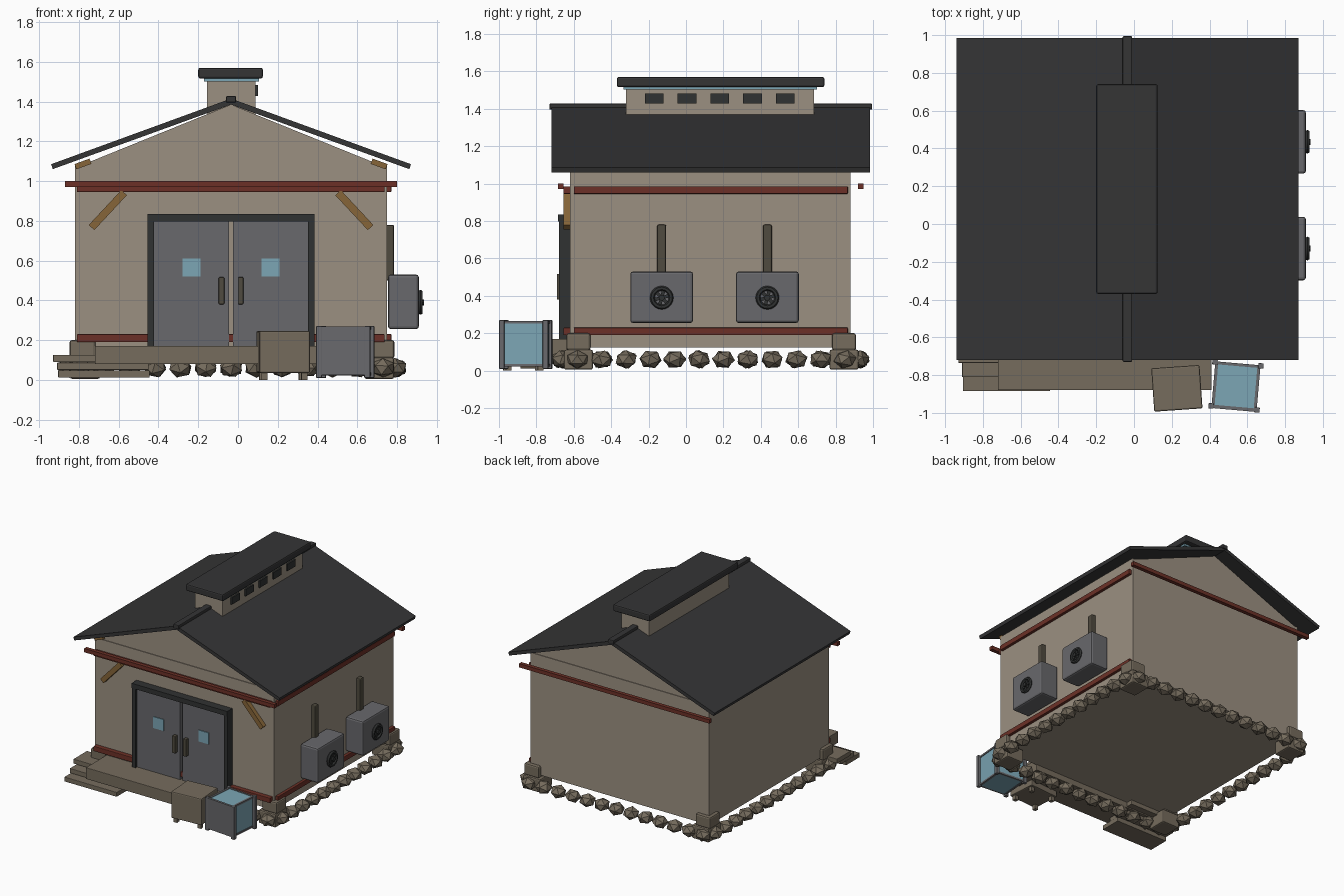
import bpy, bmesh, math, random
from mathutils import Vector, Matrix

if "Cube" in bpy.data.objects:
    bpy.data.objects.remove(bpy.data.objects["Cube"])
random.seed(4)
CX, CY = -0.035, 0.13          # building centre


def mat(name, r, g, b):
    m = bpy.data.materials.new(name)
    m.diffuse_color = (r, g, b, 1)
    m.use_nodes = True
    m.node_tree.nodes["Principled BSDF"].inputs["Base Color"].default_value = m.diffuse_color
    return m


WALL = mat("plaster", 0.33, 0.28, 0.22)
ROOF = mat("slate", 0.035, 0.035, 0.036)
RED = mat("red_trim", 0.15, 0.03, 0.02)
STEEL = mat("steel", 0.14, 0.14, 0.15)
DARK = mat("dark_frame", 0.03, 0.032, 0.032)
GLASS = mat("blue_glass", 0.2, 0.38, 0.46)
WOOD = mat("orange_wood", 0.24, 0.13, 0.04)
STONE = mat("stone", 0.18, 0.15, 0.11)
BRONZE = mat("bronze", 0.08, 0.07, 0.05)


def finish(name, bm, m):
    bmesh.ops.recalc_face_normals(bm, faces=bm.faces)
    me = bpy.data.meshes.new(name)
    bm.to_mesh(me)
    bm.free()
    ob = bpy.data.objects.new(name, me)
    bpy.context.collection.objects.link(ob)
    me.materials.append(m)
    return ob


def box(name, m, x, y, z, bevel=0.0, turn=None):
    """Box from (min, max) ranges; turn = (axis, degrees) about its centre."""
    c = Vector([(r[0] + r[1]) / 2 for r in (x, y, z)])
    bm = bmesh.new()
    bmesh.ops.create_cube(bm, size=1)
    bmesh.ops.scale(bm, vec=[r[1] - r[0] for r in (x, y, z)], verts=bm.verts)
    ob = finish(name, bm, m)
    ob.location = c
    if turn:
        ob.rotation_euler = Matrix.Rotation(math.radians(turn[1]), 3, turn[0]).to_euler()
    if bevel:
        b = ob.modifiers.new("bevel", "BEVEL")
        b.width, b.segments = bevel, 2
    return ob


def prism(name, m, pts, y0, y1):
    """Extrude an x-z outline along y."""
    bm = bmesh.new()
    f = bm.faces.new([bm.verts.new((px, y0, pz)) for px, pz in pts])
    ext = bmesh.ops.extrude_face_region(bm, geom=[f])["geom"]
    bmesh.ops.translate(bm, vec=(0, y1 - y0, 0),
                        verts=[v for v in ext if isinstance(v, bmesh.types.BMVert)])
    return finish(name, bm, m)


# Walls and gables
box("walls", WALL, (-0.82, 0.75), (-0.62, 0.88), (0.125, 1.075))
prism("gable", WALL, [(-0.80, 1.075), (0.73, 1.075), (CX, 1.385)], -0.615, 0.875)

# Roof slopes and ridge cap
prism("roof", ROOF, [(CX, 1.415), (0.87, 1.085), (0.862, 1.06), (CX, 1.385),
                     (-0.932, 1.06), (-0.94, 1.085)], -0.72, 0.985)
box("ridge_cap", ROOF, (-0.06, -0.01), (-0.73, 0.995), (1.395, 1.428), 0.006)

# Ridge ventilator
box("cupola", WALL, (-0.155, 0.088), (-0.32, 0.685), (1.33, 1.51))
box("cupola_glass", GLASS, (-0.17, 0.105), (-0.335, 0.70), (1.502, 1.518))
box("cupola_roof", ROOF, (-0.20, 0.125), (-0.37, 0.74), (1.516, 1.57), 0.01)
for i in range(5):
    y = -0.17 + i * 0.175
    box("cupola_vent", DARK, (0.08, 0.1), (y - 0.05, y + 0.05), (1.428, 1.483))

# Red trims
for y in (-0.67, 0.935):
    box("eave_beam", RED, (-0.87, 0.80), (y - 0.015, y + 0.015), (0.97, 1.0))
for z in (0.945, 0.19):
    box("front_trim", RED, (-0.81, 0.738), (-0.655, -0.61), (z, z + 0.04), 0.004)
    box("side_trim", RED, (0.74, 0.772), (-0.60, 0.865), (z, z + 0.04), 0.004)

# Timber braces and eave blocks, mirrored left and right
for s in (-1, 1):
    x = CX + s * 0.62
    box("brace", WOOD, (x - 0.12, x + 0.12), (-0.655, -0.615), (0.835, 0.873), 0,
        ("Y", s * 47))
    x = CX + s * 0.745
    box("eave_block", WOOD, (x - 0.04, x + 0.04), (-0.635, -0.605), (1.072, 1.1), 0,
        ("Y", s * 20))

# Double door
box("door_header", DARK, (-0.455, 0.385), (-0.685, -0.61), (0.797, 0.835))
for s in (-1, 1):
    def span(a, b):
        return tuple(sorted((CX + s * a, CX + s * b)))
    box("door_jamb", DARK, span(0.388, 0.42), (-0.68, -0.61), (0.165, 0.80))
    box("door_leaf", STEEL, span(0.01, 0.388), (-0.66, -0.61), (0.165, 0.80))
    box("door_window", GLASS, span(0.153, 0.243), (-0.666, -0.65), (0.52, 0.61))
    box("door_handle", BRONZE, span(0.034, 0.062), (-0.69, -0.655), (0.38, 0.517), 0.005)

# Wall units with pipe and fan
for y in (-0.13, 0.435):
    box("wall_unit", STEEL, (0.755, 0.91), (y - 0.168, y + 0.168), (0.255, 0.53), 0.014)
    box("pipe", BRONZE, (0.745, 0.785), (y - 0.024, y + 0.024), (0.50, 0.78), 0.008)
    bpy.ops.mesh.primitive_torus_add(location=(0.918, y, 0.39), rotation=(0, math.pi / 2, 0),
                                     major_radius=0.05, minor_radius=0.013,
                                     major_segments=20, minor_segments=6)
    ring = bpy.context.object
    ring.name = "fan_ring"
    ring.data.materials.append(DARK)
    bpy.ops.object.shade_smooth_by_angle()
    bm = bmesh.new()
    bmesh.ops.create_cone(bm, cap_ends=True, segments=10, radius1=0.016, radius2=0.016, depth=0.03)
    hub = finish("fan_hub", bm, DARK)
    hub.location, hub.rotation_euler = (0.92, y, 0.39), (0, math.pi / 2, 0)
    for k in range(3):
        box("fan_blade", DARK, (0.908, 0.92), (y - 0.048, y + 0.048), (0.381, 0.399), 0,
            ("X", k * 60 + 15))

# Foundation stones around all four sides


def stone(x, y):
    bm = bmesh.new()
    bmesh.ops.create_icosphere(bm, subdivisions=1, radius=1)
    bmesh.ops.rotate(bm, cent=(0, 0, 0), verts=bm.verts,
                     matrix=Matrix.Rotation(random.uniform(0, 6.28), 3, "X")
                     @ Matrix.Rotation(random.uniform(0, 6.28), 3, "Z"))
    bmesh.ops.scale(bm, vec=(0.062, 0.062, 0.05), verts=bm.verts)
    finish("foundation_stone", bm, STONE).location = (x, y, 0.06)


for i in range(13):
    for y in (-0.66, 0.92):
        stone(-0.80 + i * 0.1275, y)
for i in range(12):
    for x in (-0.85, 0.79):
        stone(x, -0.58 + i * 0.13)

# Corner blocks
for x in (-0.77, 0.71):
    for y in (-0.575, 0.845):
        box("corner_block", STONE, (x - 0.075, x + 0.075), (y - 0.077, y + 0.077), (0.005, 0.112), 0.01)
        ox = 0.012 if x > 0 else -0.012
        box("corner_cap", STONE, (x + ox - 0.065, x + ox + 0.065), (y - 0.064, y + 0.064),
            (0.108, 0.2), 0.012)

# Landing and steps
box("landing", STONE, (-0.72, 0.41), (-0.88, -0.615), (0.08, 0.17), 0.003)
for x0, x1, y0, z in ((-0.93, -0.45, -0.735, 0.09), (-0.91, -0.45, -0.81, 0.05),
                      (-0.905, -0.445, -0.885, 0.012)):
    box("step", STONE, (x0, x1), (y0, y0 + 0.17), (z, z + 0.036), 0.003)


def turned_group(cx, cy, deg, parts):
    """Boxes given relative to a ground point, turned together about z."""
    rot = Matrix.Rotation(math.radians(deg), 4, "Z")
    for name, m, x, y, z, bev in parts:
        ob = box(name, m, x, y, z, bev)
        ob.location = Vector((cx, cy, 0)) + rot @ ob.location
        ob.rotation_euler[2] = math.radians(deg)


# Low chest on short feet
S = (-1, 1)
parts = [("chest", STONE, (-0.128, 0.128), (-0.115, 0.115), (0.035, 0.245), 0.008)]
parts += [("chest_foot", STONE, (a * 0.1 - 0.015, a * 0.1 + 0.015),
           (b * 0.085 - 0.015, b * 0.085 + 0.015), (0.0, 0.04), 0) for a in S for b in S]
turned_group(0.227, -0.87, 4, parts)

# Glass crate with steel front, posts and rails
parts = [("crate_glass", GLASS, (-0.115, 0.115), (-0.115, 0.115), (0.025, 0.262), 0),
         ("crate_front", STEEL, (-0.115, 0.115), (-0.128, -0.11), (0.025, 0.268), 0)]
parts += [("crate_post", STEEL, (a * 0.122 - 0.014, a * 0.122 + 0.014),
           (b * 0.117 - 0.014, b * 0.117 + 0.014), (0.01, 0.27), 0.003) for a in S for b in S]
for z in (0.022, 0.252):
    parts += [("crate_side_rail", STEEL, (a * 0.112 - 0.008, a * 0.112 + 0.008),
               (-0.115, 0.115), (z, z + 0.014), 0) for a in S]
    parts += [("crate_back_rail", STEEL, (-0.115, 0.115), (0.105, 0.12), (z, z + 0.014), 0)]
turned_group(0.54, -0.857, -5, parts)
